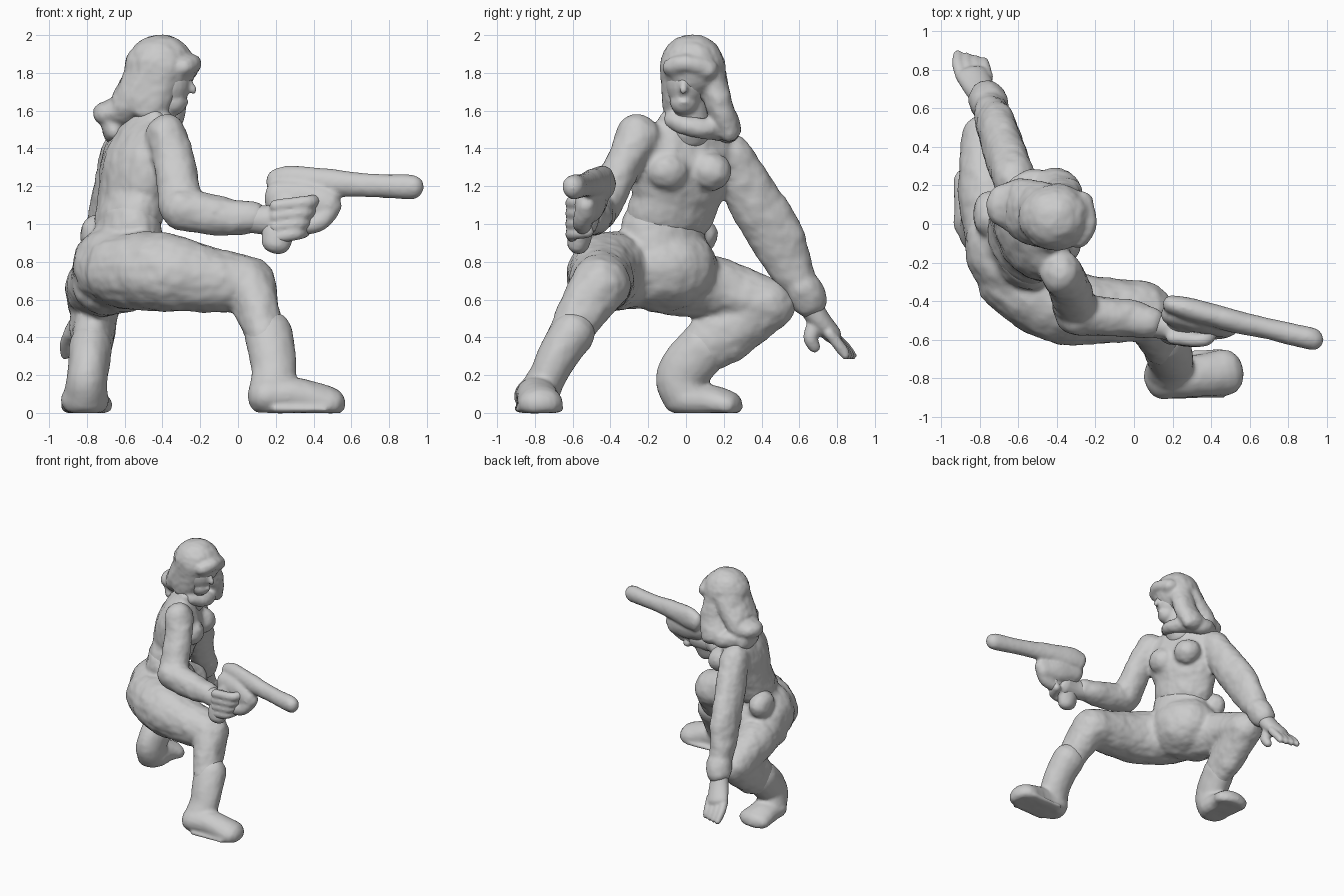
import bpy, bmesh, math
from mathutils import Vector, Matrix

X, Z = (1, 0, 0), (0, 0, 1)
SHOULDER = (-0.4, 0.9, 0)      # direction of the shoulder line


def tube(bm, pts, ref=Z, sides=18, steps=5):
    """Smooth limb through (x,y,z,a,b); a = radius along ref, b = across."""
    P = [list(p) + [p[3]] if len(p) == 4 else list(p) for p in pts]
    E = [P[0]] + P + [P[-1]]
    path = []
    for i in range(1, len(E) - 2):
        for s in range(steps):
            t = s / steps
            path.append([0.5 * (2 * q1 + (q2 - q0) * t + (2*q0 - 5*q1 + 4*q2 - q3) * t*t
                         + (3*q1 - q0 - 3*q2 + q3) * t**3)
                         for q0, q1, q2, q3 in zip(*E[i-1:i+3])])
    path.append(P[-1])
    ctr = [Vector(p[:3]) for p in path]
    n = len(ctr)
    tan = [(ctr[min(i+1, n-1)] - ctr[max(i-1, 0)]).normalized() for i in range(n)]
    # rings, with rounded ends
    caps = [(math.cos(k), math.sin(k)) for k in (1.4, 0.95, 0.45)]
    rings = [(ctr[0] - tan[0] * min(path[0][3:]) * s, tan[0], path[0], c)
             for c, s in caps]
    rings += [(c, t, p, 1) for c, t, p in zip(ctr, tan, path)]
    rings += [(ctr[-1] + tan[-1] * min(path[-1][3:]) * s, tan[-1], path[-1], c)
              for c, s in reversed(caps)]
    loops = []
    for c, t, p, k in rings:
        u = Vector(ref)
        u = (u - t * u.dot(t)).normalized()
        v = t.cross(u)
        loop = []
        for j in range(sides):
            a = 2 * math.pi * j / sides
            q = c + u * (p[3] * k * math.cos(a)) + v * (p[4] * k * math.sin(a))
            q.z = max(q.z, 0)
            loop.append(bm.verts.new(q))
        loops.append(loop)
    for A, B in zip(loops, loops[1:]):
        for j in range(sides):
            m = (j + 1) % sides
            bm.faces.new((A[j], A[m], B[m], B[j]))
    bm.faces.new(loops[0][::-1])
    bm.faces.new(loops[-1])


def blob(bm, c, r):
    bmesh.ops.create_uvsphere(bm, u_segments=20, v_segments=12, radius=1,
                              matrix=Matrix.Translation(c) @ Matrix.Diagonal((*r, 1)))


lumps = bpy.data.textures.new("cloth_lumps", 'CLOUDS')
lumps.noise_scale = 0.11


def part(name, bm, voxel=0.015, smooth=5, lumpy=0.02):
    """Fuse the overlapping pieces into one soft sculpted surface."""
    bmesh.ops.recalc_face_normals(bm, faces=bm.faces)
    me = bpy.data.meshes.new(name)
    bm.to_mesh(me)
    bm.free()
    ob = bpy.data.objects.new(name, me)
    bpy.context.collection.objects.link(ob)
    m = ob.modifiers.new("fuse", 'REMESH')
    m.mode, m.voxel_size, m.use_smooth_shade = 'VOXEL', voxel, True
    m = ob.modifiers.new("soften", 'SMOOTH')
    m.factor, m.iterations = 0.5, smooth
    if lumpy:
        m = ob.modifiers.new("lumps", 'DISPLACE')
        m.texture, m.strength, m.mid_level = lumps, lumpy, 0.5
    return ob


# trousers: pelvis, two thighs and shins, hip pouch
bm = bmesh.new()
blob(bm, (-0.62, -0.12, 0.77), (0.26, 0.29, 0.24))
tube(bm, [(-0.58, -0.13, 0.8, .23, .2), (-0.58, -0.12, 1.0, .23, .16)], SHOULDER)
tube(bm, [(-0.62, -0.28, 0.75, .2), (-0.4, -0.42, 0.745, .21, .2),
          (-0.12, -0.45, 0.7, .17, .17), (0.05, -0.45, 0.68, .15, .155)])
tube(bm, [(0.06, -0.46, 0.67, .145, .155), (0.11, -0.56, 0.52, .115, .13),
          (0.15, -0.64, 0.38, .1, .1)], X)
tube(bm, [(-0.69, -0.08, 0.7, .19), (-0.76, 0.18, 0.66, .16, .155),
          (-0.76, 0.44, 0.57, .14, .14)])
tube(bm, [(-0.76, 0.43, 0.56, .135, .13), (-0.77, 0.2, 0.42, .115, .165),
          (-0.78, 0.05, 0.31, .1, .13)], X)
blob(bm, (-0.75, 0.05, 0.94), (.09, .12, .11))
part("trousers", bm, smooth=7)

# boots: shaft, foot and turned cuff
bm = bmesh.new()
tube(bm, [(0.16, -0.6, 0.42, .13, .12), (0.18, -0.67, 0.32, .125, .11),
          (0.19, -0.73, 0.2, .12, .1), (0.17, -0.79, 0.08, .12, .11)], X)
tube(bm, [(0.15, -0.79, 0.09, .1, .12), (0.3, -0.79, 0.09, .1, .11),
          (0.48, -0.77, 0.05, .09, .12)])
tube(bm, [(0.19, -0.785, 0.02, .03, .13), (0.46, -0.775, 0.02, .03, .13)])
part("right_boot", bm, smooth=4, lumpy=0.008)

bm = bmesh.new()
tube(bm, [(-0.78, 0.1, 0.35, .115, .14), (-0.79, 0.01, 0.25, .11, .14),
          (-0.8, -0.03, 0.17, .11, .13), (-0.81, 0.01, 0.08, .12, .13)], X)
tube(bm, [(-0.81, 0.0, 0.07, .09, .13), (-0.81, 0.12, 0.06, .09, .125),
          (-0.8, 0.22, 0.04, .08, .14)])
part("left_boot", bm, smooth=4, lumpy=0.008)

# jacket: torso, chest, hem and both sleeves
bm = bmesh.new()
tube(bm, [(-0.58, -0.11, 1.02, .235, .16), (-0.56, -0.06, 1.12, .25, .165),
          (-0.53, -0.03, 1.3, .29, .18), (-0.51, 0.0, 1.44, .29, .14),
          (-0.48, 0.01, 1.55, .17, .09)], SHOULDER)
for c in ((-0.37, -0.1, 1.28), (-0.43, 0.13, 1.28)):
    blob(bm, c, (.1, .115, .1))
tube(bm, [(-0.38, -0.25, 1.47, .11, .12), (-0.33, -0.34, 1.3, .11, .1),
          (-0.3, -0.45, 1.09, .12, .105)], X)
tube(bm, [(-0.3, -0.47, 1.08, .115, .11), (-0.05, -0.49, 1.035, .1, .1),
          (0.08, -0.51, 1.035, .085, .085)])
tube(bm, [(-0.62, 0.23, 1.37, .11, .12), (-0.66, 0.34, 1.16, .11, .14),
          (-0.7, 0.46, 0.97, .105, .15), (-0.73, 0.54, 0.8, .095, .125),
          (-0.76, 0.63, 0.63, .085, .09)], X)
tube(bm, [(-0.75, 0.62, 0.66, .1, .105), (-0.765, 0.65, 0.6, .095, .1)], X)
part("jacket", bm, smooth=6)

# left hand reaching down: palm, four fingers, thumb
bm = bmesh.new()
tube(bm, [(-0.77, 0.64, 0.6, .065), (-0.8, 0.7, 0.5, .08, .06),
          (-0.84, 0.77, 0.42, .085, .05)], X)
for i in range(4):
    x = -0.915 + i * 0.045
    tube(bm, [(x + .02, 0.76, 0.42, .03), (x, 0.83, 0.36 - .01 * i, .03),
              (x, 0.88 - .012 * i, 0.305, .024)], X)
tube(bm, [(-0.79, 0.69, 0.48, .045), (-0.78, 0.66, 0.4, .04), (-0.79, 0.68, 0.35, .032)], X)
part("left_hand", bm, 0.011, 3, 0)

# right hand wrapped round the grip
bm = bmesh.new()
tube(bm, [(0.05, -0.51, 1.03, .075), (0.16, -0.53, 1.02, .08, .07),
          (0.26, -0.54, 1.03, .1, .08)])
for i in range(4):
    z = 0.93 + i * 0.055
    tube(bm, [(0.2, -0.59, z, .035), (0.31 + .02 * i, -0.6, z + .02, .036),
              (0.35 + .02 * i, -0.52, z + .03, .034)])
part("right_hand", bm, 0.011, 4, 0)

# pistol: barrel, receiver, grip, trigger guard
bm = bmesh.new()
tube(bm, [(0.2, -0.42, 1.21, .08, .05), (0.28, -0.44, 1.22, .09, .06),
          (0.5, -0.5, 1.215, .075, .06), (0.7, -0.545, 1.205, .062, .055),
          (0.9, -0.59, 1.195, .066, .058), (0.93, -0.6, 1.195, .06, .055)])
tube(bm, [(0.2, -0.47, 1.14, .09, .06), (0.35, -0.5, 1.12, .11, .07),
          (0.48, -0.53, 1.09, .09, .06)])
tube(bm, [(0.27, -0.5, 1.12, .08, .06), (0.22, -0.55, 0.98, .09, .065),
          (0.2, -0.57, 0.9, .08, .06)], X)
tube(bm, [(0.3, -0.54, 0.98, .04), (0.43, -0.55, 1.01, .05), (0.5, -0.53, 1.1, .05)])
part("pistol", bm, 0.012, 4, 0.008)

# head: face, jaw, nose, neck
bm = bmesh.new()
blob(bm, (-0.37, 0.0, 1.75), (.12, .11, .14))
blob(bm, (-0.345, -0.01, 1.645), (.075, .075, .07))
tube(bm, [(-0.265, -0.012, 1.76, .018), (-0.238, -0.014, 1.71, .022)], X)
tube(bm, [(-0.36, -0.01, 1.615, .02, .03), (-0.275, -0.012, 1.645, .014, .03)])
tube(bm, [(-0.46, 0.02, 1.5, .12), (-0.41, 0.02, 1.66, .09)], X)
part("head", bm, 0.012, 3, 0)

# hair: crown, fringe, swept-back tail, side locks, scarf
bm = bmesh.new()
blob(bm, (-0.41, 0.035, 1.825), (.19, .175, .18))
tube(bm, [(-0.29, -0.08, 1.83, .05), (-0.245, 0.0, 1.85, .05), (-0.27, 0.11, 1.82, .06)])
tube(bm, [(-0.44, 0.04, 1.8, .17, .16), (-0.53, 0.06, 1.69, .17, .12),
          (-0.61, 0.09, 1.6, .15, .1), (-0.7, 0.1, 1.585, .11, .065)], (0, 1, 0))
tube(bm, [(-0.68, 0.1, 1.58, .06, .09), (-0.65, 0.1, 1.48, .06, .12)], X)
tube(bm, [(-0.38, 0.12, 1.8, .1, .08), (-0.37, 0.17, 1.65, .1, .075),
          (-0.42, 0.22, 1.51, .12, .07)], X)
tube(bm, [(-0.42, -0.06, 1.82, .13, .07), (-0.45, -0.07, 1.68, .11, .06),
          (-0.48, -0.06, 1.6, .1, .06)], X)
tube(bm, [(-0.4, -0.07, 1.55, .05), (-0.34, 0.04, 1.51, .055),
          (-0.39, 0.16, 1.5, .06), (-0.53, 0.22, 1.5, .07), (-0.64, 0.12, 1.52, .07)])
part("hair_and_scarf", bm, 0.013, 4, 0.02)
